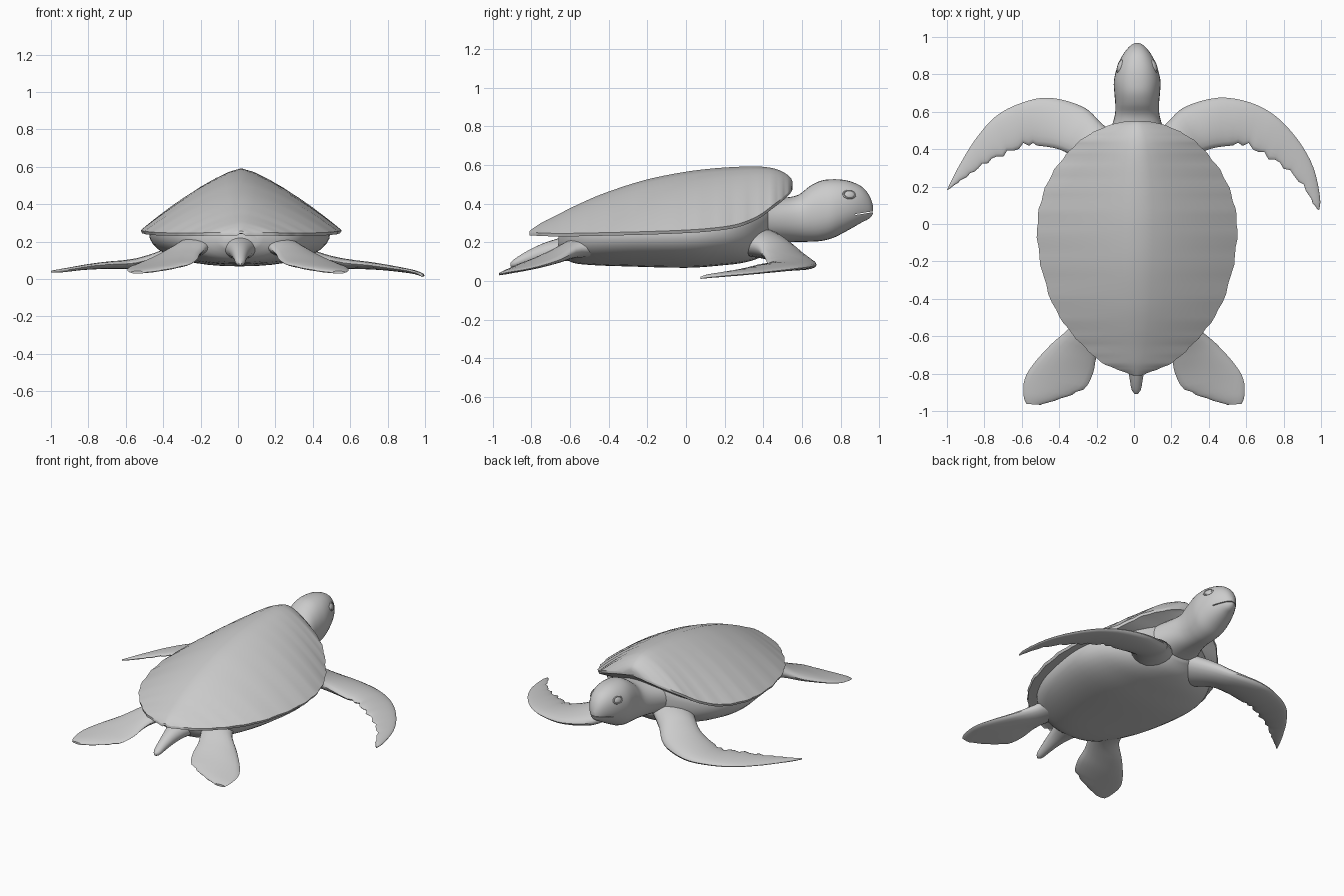
import bpy, bmesh, math
from mathutils import Vector

if "Cube" in bpy.data.objects:
    bpy.data.objects.remove(bpy.data.objects["Cube"])

CX = 0.017  # the shell and head sit slightly off the centre line


def resample(rows, n):
    """Catmull-Rom interpolation of tuples, n steps per span."""
    out = []
    last = len(rows) - 1
    for i in range(last):
        p0, p1 = rows[max(i - 1, 0)], rows[i]
        p2, p3 = rows[i + 1], rows[min(i + 2, last)]
        for k in range(n):
            t = k / n
            out.append(tuple(
                0.5 * (2 * b + (c - a) * t + (2 * a - 5 * b + 4 * c - d) * t**2
                       + (3 * b - a - 3 * c + d) * t**3)
                for a, b, c, d in zip(p0, p1, p2, p3)))
    out.append(rows[-1])
    return out


def finish(obj, angle=45):
    bpy.ops.object.select_all(action='DESELECT')
    obj.select_set(True)
    bpy.context.view_layer.objects.active = obj
    bpy.ops.object.shade_smooth_by_angle(angle=math.radians(angle))
    return obj


def loft(name, rings, angle=45):
    bm = bmesh.new()
    vs = [[bm.verts.new(p) for p in ring] for ring in rings]
    n = len(vs[0])
    for a, b in zip(vs, vs[1:]):
        for i in range(n):
            j = (i + 1) % n
            bm.faces.new((a[i], a[j], b[j], b[i]))
    bm.faces.new(vs[0])
    bm.faces.new(vs[-1])
    bmesh.ops.recalc_face_normals(bm, faces=bm.faces)
    mesh = bpy.data.meshes.new(name)
    bm.to_mesh(mesh)
    bm.free()
    obj = bpy.data.objects.new(name, mesh)
    bpy.context.collection.objects.link(obj)
    return finish(obj, angle)


def oval(cx, y, w, lo, mid, hi, n=32, power=1.0):
    """Cross-section in the xz plane, different above and below mid."""
    ring = []
    for i in range(n):
        a = math.tau * i / n
        c, s = math.cos(a), math.sin(a)
        c = math.copysign(abs(c) ** power, c)
        s = math.copysign(abs(s) ** power, s)
        ring.append(Vector((cx + w * c, y, mid + s * ((hi - mid) if s > 0 else (mid - lo)))))
    return ring


# upper shell: y, half width, ridge height, rim height
shell = [(-.81, .02, .258, .25), (-.78, .10, .28, .25), (-.74, .19, .305, .248),
         (-.66, .28, .345, .246), (-.56, .37, .395, .247), (-.42, .455, .455, .25),
         (-.22, .515, .52, .255), (-.03, .535, .56, .262), (.12, .515, .58, .272),
         (.26, .46, .59, .292), (.37, .38, .592, .335), (.45, .30, .583, .392),
         (.505, .205, .562, .435), (.54, .11, .535, .47), (.552, .02, .51, .49)]
rings = []
for k, (y, w, top, rim) in enumerate(resample(shell, 4)):
    w += .004 * math.sin(k * 1.9)
    us = [math.sin(math.pi / 2 * i / 10) for i in range(-10, 11)]
    up = [Vector((CX + w * u, y, rim + (top - rim) * (1 - abs(u) ** 1.45))) for u in us]
    down = [Vector((CX + w * u * .985, y, rim - .016 + .01 * (1 - u * u))) for u in reversed(us)]
    rings.append(up + down)
loft("upper_shell", rings, 40)

# belly: y, half width, bottom, middle, top
belly = [(-.66, .10, .16, .22, .26), (-.60, .25, .10, .235, .28), (-.50, .35, .083, .24, .31),
         (-.30, .44, .075, .245, .34), (0, .485, .068, .25, .36), (.18, .45, .08, .26, .38),
         (.30, .37, .095, .275, .40), (.39, .25, .125, .30, .42), (.45, .13, .18, .32, .42)]
loft("belly", [oval(CX * .5, *r, n=40, power=.9) for r in resample(belly, 4)])

# neck and head: y, half width, bottom, top
head = [(.28, .26, .17, .44), (.40, .19, .185, .43), (.50, .145, .198, .43), (.58, .12, .202, .445),
        (.64, .117, .203, .49), (.70, .122, .207, .519), (.76, .125, .222, .526),
        (.82, .113, .252, .522), (.87, .095, .28, .508), (.91, .073, .303, .487),
        (.94, .05, .318, .455), (.958, .03, .333, .42), (.968, .01, .35, .385)]
head_obj = loft("head_and_neck",
                [oval(CX, y, w, lo, (lo + hi) / 2, hi, power=.92) for y, w, lo, hi in resample(head, 4)])

# mouth slit
bpy.ops.mesh.primitive_cube_add(size=1, location=(CX, .93, .352), rotation=(math.radians(9), 0, 0))
cutter = bpy.context.object
cutter.name = "mouth_cutter"
cutter.scale = (.3, .11, .005)
cutter.hide_render = True
cutter.hide_viewport = True
cut = head_obj.modifiers.new("mouth", 'BOOLEAN')
cut.operation = 'DIFFERENCE'
cut.object = cutter

# eyes with lids
for side, label in ((1, "right"), (-1, "left")):
    loc = (CX + side * .094, .845, .447)
    rot = (0, side * math.radians(70), side * math.radians(18))
    bpy.ops.mesh.primitive_uv_sphere_add(segments=20, ring_count=12, radius=.026, location=loc, rotation=rot)
    eye = bpy.context.object
    eye.name = label + "_eye"
    eye.scale = (.8, 1.1, .35)
    finish(eye)
    bpy.ops.mesh.primitive_torus_add(major_segments=24, minor_segments=8, major_radius=.027,
                                     minor_radius=.005, location=loc, rotation=rot)
    lid = bpy.context.object
    lid.name = label + "_eyelid"
    lid.scale = (.8, 1.15, 1)
    finish(lid)


def flipper(name, rows, side, jag=0.0, start=0):
    """rows: edge A x,y,z; edge B x,y,z; half thickness."""
    rings = []
    for k, (ax, ay, az, bx, by, bz, t) in enumerate(resample(rows, 4)):
        a, b = Vector((side * ax, ay, az)), Vector((side * bx, by, bz))
        if k > start:
            b += (a - b) * jag * (.5 + .5 * math.sin(k * 2.3))
        mid, half = (a + b) / 2, (a - b) / 2
        rings.append([mid + half * math.cos(q) + Vector((0, 0, t * math.sin(q)))
                      for q in (math.tau * i / 20 for i in range(20))])
    return loft(name, rings)


# front flippers: leading edge, trailing edge, half thickness
root = [(.06, .45, .22, .20, .22, .20, .08), (.17, .535, .175, .32, .35, .18, .07),
        (.27, .625, .115, .39, .395, .14, .05), (.45, .675, .085, .48, .415, .105, .036)]
right = root + [(.62, .65, .075, .58, .415, .085, .025), (.76, .575, .065, .69, .36, .075, .019),
                (.88, .445, .05, .80, .295, .06, .014), (.96, .30, .035, .90, .20, .045, .011),
                (.995, .14, .022, .955, .11, .03, .009), (.99, .075, .016, .98, .08, .018, .006)]
left = root + [(.60, .648, .075, .56, .415, .085, .025), (.74, .575, .068, .67, .37, .08, .019),
               (.85, .45, .058, .78, .325, .07, .014), (.93, .32, .048, .87, .265, .055, .011),
               (.975, .235, .042, .94, .22, .045, .009), (1.0, .18, .04, .99, .185, .04, .005)]
flipper("right_front_flipper", right, 1, .12, 14)
flipper("left_front_flipper", left, -1, .12, 14)

# rear flippers: outer edge, inner edge, half thickness
rear = [(.30, -.40, .18, .10, -.44, .18, .06), (.335, -.54, .165, .15, -.60, .175, .05),
        (.44, -.64, .115, .20, -.71, .14, .032), (.535, -.745, .08, .22, -.80, .105, .022),
        (.585, -.83, .06, .27, -.885, .075, .016), (.59, -.92, .045, .39, -.935, .05, .012),
        (.575, -.962, .036, .50, -.967, .036, .007)]
flipper("right_rear_flipper", rear, 1, .05, 16)
flipper("left_rear_flipper", rear, -1, .05, 16)

# tail: y, half width, bottom, top
tail = [(-.54, .12, .10, .25), (-.66, .075, .105, .22), (-.75, .05, .095, .19),
        (-.83, .035, .08, .15), (-.885, .025, .07, .115), (-.908, .008, .075, .095)]
loft("tail", [oval(.012, y, w, lo, (lo + hi) / 2, hi, n=20) for y, w, lo, hi in resample(tail, 3)])
